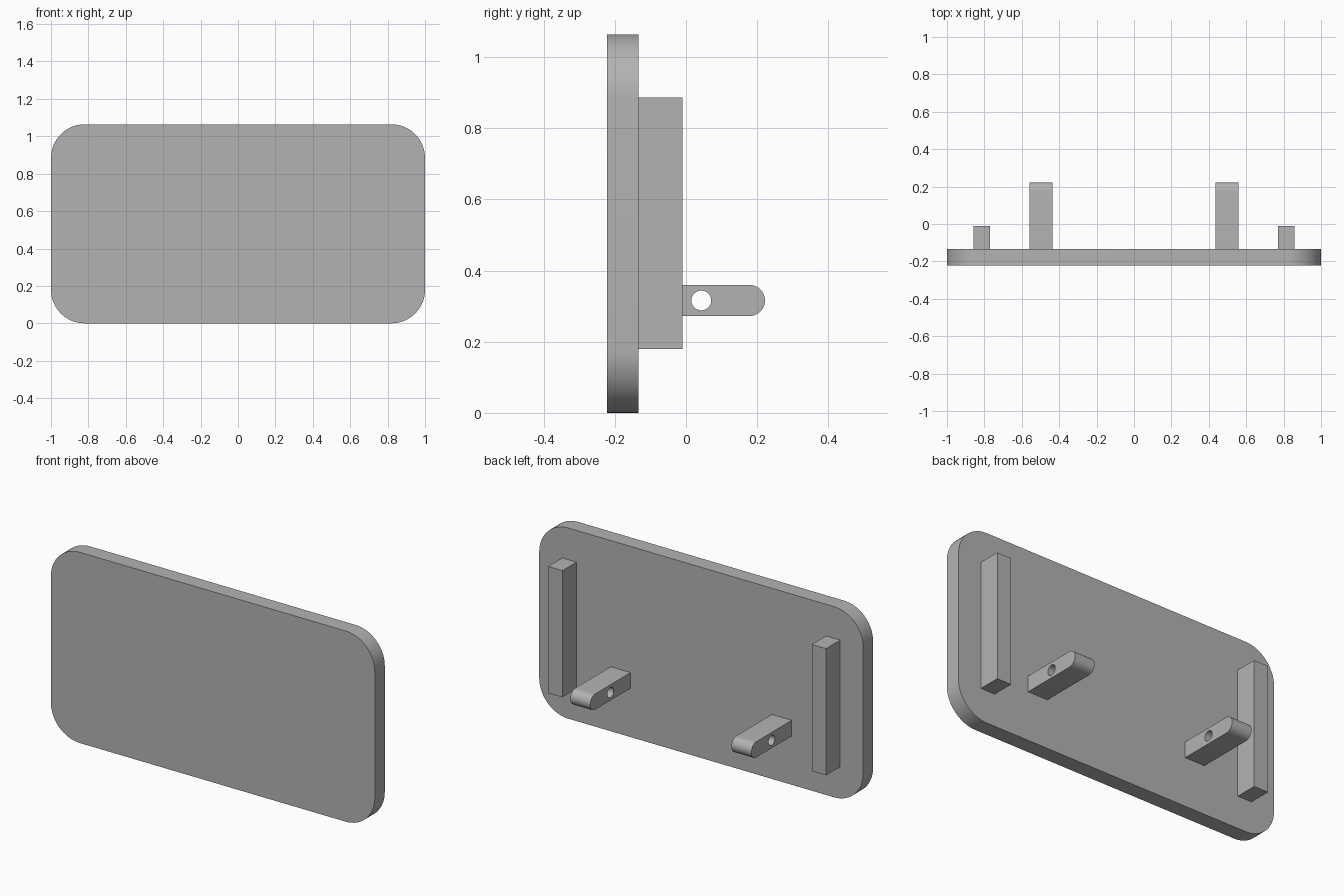
import bpy
import bmesh
from math import cos, sin, pi, radians
from mathutils import Vector

cube = bpy.data.objects.get("Cube")
if cube:
    bpy.data.objects.remove(cube, do_unlink=True)

GREY = (0.45, 0.45, 0.45, 1)
grey = bpy.data.materials.new("plain grey")
grey.use_nodes = True
grey.diffuse_color = GREY
grey.node_tree.nodes["Principled BSDF"].inputs["Base Color"].default_value = GREY


def arc(cx, cy, r, start, end, steps):
    """Points on an arc, angles in degrees."""
    angles = [radians(start + (end - start) * i / steps) for i in range(steps + 1)]
    return [(cx + r * cos(a), cy + r * sin(a)) for a in angles]


def prism(name, outline, to_3d, low, high):
    """Extrude a flat outline between two depths; to_3d places (u, v, depth)."""
    bm = bmesh.new()
    base = bm.faces.new([bm.verts.new(to_3d(u, v, low)) for u, v in outline])
    shift = Vector(to_3d(0, 0, high)) - Vector(to_3d(0, 0, low))
    top = bmesh.ops.extrude_face_region(bm, geom=[base], use_keep_orig=True)
    moved = [g for g in top["geom"] if isinstance(g, bmesh.types.BMVert)]
    bmesh.ops.translate(bm, verts=moved, vec=shift)
    bmesh.ops.recalc_face_normals(bm, faces=bm.faces)
    mesh = bpy.data.meshes.new(name)
    bm.to_mesh(mesh)
    bm.free()
    mesh.materials.append(grey)
    obj = bpy.data.objects.new(name, mesh)
    bpy.context.collection.objects.link(obj)
    return obj


def smooth(obj):
    bpy.ops.object.select_all(action="DESELECT")
    obj.select_set(True)
    bpy.context.view_layer.objects.active = obj
    bpy.ops.object.shade_smooth_by_angle(angle=radians(35))


def along_y(u, v, d):
    return (u, d, v)


def along_x(u, v, d):
    return (d, u, v)


# Front panel: rounded rectangle
HEIGHT, CORNER = 1.064, 0.18
FRONT, BACK = -0.222, -0.134
x, top = 1 - CORNER, HEIGHT - CORNER
outline = []
for i, (cx, cz) in enumerate([(x, top), (-x, top), (-x, CORNER), (x, CORNER)]):
    outline += arc(cx, cz, CORNER, 90 * i, 90 * i + 90, 16)
smooth(prism("front_panel", outline, along_y, FRONT, BACK))

# Rear parts, one of each per side
R, LUG_Z, LUG_END = 0.044, 0.316, 0.222
for side, s in (("left", 1), ("right", -1)):
    # Upright rib
    rib = [(BACK, 0.18), (-0.01, 0.18), (-0.01, 0.887), (BACK, 0.887)]
    prism(side + "_rib", rib, along_x, s * 0.77, s * 0.858)

    # Round-ended lug with a pin hole through it
    profile = [(BACK, LUG_Z + R), (BACK, LUG_Z - R)]
    profile += arc(LUG_END - R, LUG_Z, R, -90, 90, 20)
    lug = prism(side + "_lug", profile, along_x, s * 0.436, s * 0.559)
    hole = arc(0.043, LUG_Z, 0.028, 0, 345, 23)
    cutter = prism("pin_cutter", hole, along_x, s * 0.4, s * 0.6)
    cutter.hide_render = True
    cut = lug.modifiers.new("pin hole", "BOOLEAN")
    cut.operation = "DIFFERENCE"
    cut.solver = "EXACT"
    cut.object = cutter
    bpy.ops.object.select_all(action="DESELECT")
    lug.select_set(True)
    bpy.context.view_layer.objects.active = lug
    bpy.ops.object.modifier_apply(modifier=cut.name)
    bpy.data.objects.remove(cutter, do_unlink=True)
    smooth(lug)
